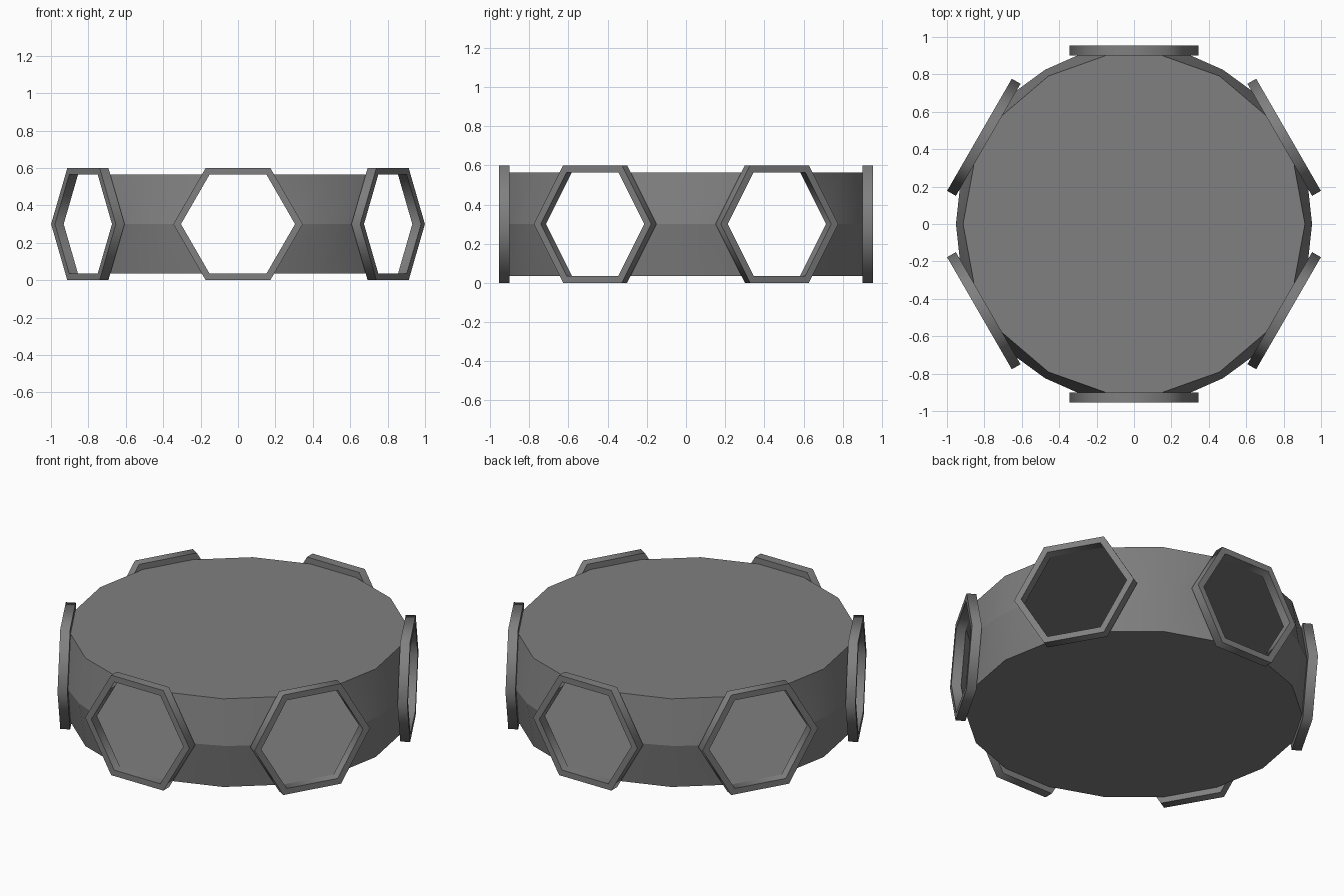
import bpy, bmesh
from math import radians, sin, cos, pi
from mathutils import Matrix, Vector

cube = bpy.data.objects.get("Cube")
if cube:
    bpy.data.objects.remove(cube, do_unlink=True)

MID_Z = 0.3          # height of the equator
FACE = 0.9           # distance from the axis to each window plane
OUTER, INNER = 0.346, 0.305   # corner radii of the window frame
DEPTH = 0.054
HALF_H = INNER * sin(pi / 3)  # half height of the window opening

grey = bpy.data.materials.new("grey")
grey.use_nodes = True
colour = (0.215, 0.215, 0.215, 1)
grey.diffuse_color = colour
grey.node_tree.nodes["Principled BSDF"].inputs["Base Color"].default_value = colour


def finish(name, bm):
    mesh = bpy.data.meshes.new(name)
    bm.to_mesh(mesh)
    bm.free()
    mesh.materials.append(grey)
    obj = bpy.data.objects.new(name, mesh)
    bpy.context.collection.objects.link(obj)
    return obj


def turned(x, y, z, angle):
    return Matrix.Rotation(angle, 3, 'Z') @ Vector((x, y, z))


# Hollow drum: two caps joined by bulging wall panels between the windows
bm = bmesh.new()
rims = {-1: [], 1: []}
panels = []
for k in range(6):
    a, b = k * pi / 3, (k + 1) * pi / 3
    middle = a + pi / 6
    equator = [bm.verts.new(turned(INNER, -FACE, MID_Z, a)),
               bm.verts.new(turned(0, -0.952, MID_Z, middle)),
               bm.verts.new(turned(-INNER, -FACE, MID_Z, b))]
    for side in (-1, 1):
        z = MID_Z + side * HALF_H
        rim = [bm.verts.new(turned(INNER / 2, -FACE, z, a)),
               bm.verts.new(turned(0, -0.914, z, middle)),
               bm.verts.new(turned(-INNER / 2, -FACE, z, b))]
        rims[side] += rim
        for i in (0, 1):
            quad = [equator[i], equator[i + 1], rim[i + 1], rim[i]]
            panels.append(bm.faces.new(quad if side > 0 else quad[::-1]))
bm.faces.new(rims[1])
bm.faces.new(rims[-1][::-1])
for face in panels:
    face.smooth = True
# Keep the rims and the equator crisp, the wall smooth around the drum
for edge in bm.edges:
    if abs(edge.verts[0].co.z - edge.verts[1].co.z) < 0.001:
        edge.smooth = False
finish("hollow_drum", bm)


# Hexagonal window frames: a rectangular section swept around six corners
def window_frame(name, angle):
    bm = bmesh.new()
    section = [(OUTER, FACE), (OUTER, FACE + DEPTH),
               (INNER, FACE + DEPTH), (INNER, FACE)]
    loops = [[bm.verts.new((r * cos(i * pi / 3), -d, MID_Z + r * sin(i * pi / 3)))
              for i in range(6)] for r, d in section]
    for s in range(4):
        here, there = loops[s], loops[(s + 1) % 4]
        for i in range(6):
            j = (i + 1) % 6
            face = bm.faces.new((here[i], here[j], there[j], there[i]))
            face.smooth = s in (0, 2)
    for loop in loops:
        for i in range(6):
            bm.edges.get((loop[i], loop[(i + 1) % 6])).smooth = False
    bmesh.ops.recalc_face_normals(bm, faces=bm.faces)
    bmesh.ops.rotate(bm, verts=bm.verts, cent=(0, 0, 0),
                     matrix=Matrix.Rotation(angle, 3, 'Z'))
    return finish(name, bm)


for k in range(6):
    window_frame(f"window_frame_{k + 1}", radians(60 * k))
